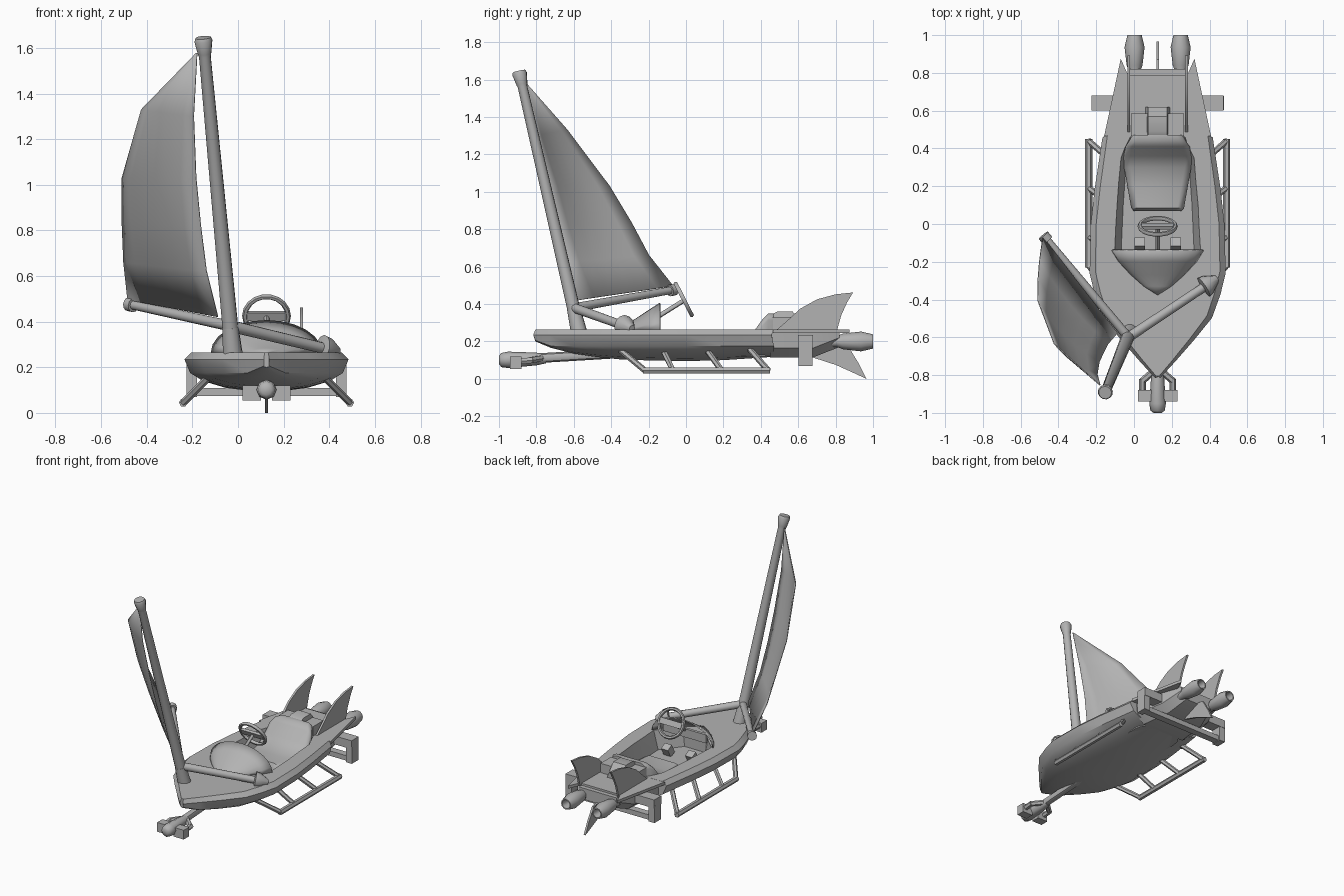
import bpy, bmesh, math
from mathutils import Vector, Matrix

cube = bpy.data.objects.get("Cube")
if cube:
    bpy.data.objects.remove(cube, do_unlink=True)

CX = 0.125          # centre line of the boat
SIDES = (("right", -1), ("left", 1))

grey = bpy.data.materials.new("plain_grey")
grey.use_nodes = True
grey.diffuse_color = (0.45, 0.45, 0.45, 1)
grey.node_tree.nodes["Principled BSDF"].inputs["Base Color"].default_value = grey.diffuse_color


def smooth(ob, angle=35):
    bpy.ops.object.select_all(action='DESELECT')
    ob.select_set(True)
    bpy.context.view_layer.objects.active = ob
    bpy.ops.object.shade_smooth_by_angle(angle=math.radians(angle))


def make(name, verts, faces, angle=35):
    bm = bmesh.new()
    vs = [bm.verts.new(v) for v in verts]
    for f in faces:
        bm.faces.new([vs[i] for i in f])
    bmesh.ops.recalc_face_normals(bm, faces=bm.faces)
    me = bpy.data.meshes.new(name)
    bm.to_mesh(me)
    bm.free()
    ob = bpy.data.objects.new(name, me)
    bpy.context.scene.collection.objects.link(ob)
    me.materials.append(grey)
    smooth(ob, angle)
    return ob


def loft(name, rings, closed=True, caps=True, angle=35):
    n = len(rings[0])
    faces = []
    for a in range(len(rings) - 1):
        for i in range(n if closed else n - 1):
            j = (i + 1) % n
            faces.append((a * n + i, a * n + j, (a + 1) * n + j, (a + 1) * n + i))
    if caps:
        faces += [range(n), range((len(rings) - 1) * n, len(rings) * n)]
    return make(name, [v for r in rings for v in r], faces, angle)


def lathe(name, p, q, profile, seg=12):
    # profile: (fraction of the way from p to q, radius)
    p, q = Vector(p), Vector(q)
    rot = (q - p).to_track_quat('Z', 'Y')
    turns = [2 * math.pi * k / seg for k in range(seg)]
    return loft(name, [[p.lerp(q, t) + rot @ Vector((r * math.cos(a), r * math.sin(a), 0))
                        for a in turns] for t, r in profile], angle=45)


def rod(name, p, q, r, seg=8):
    return lathe(name, p, q, [(0, r), (1, r)], seg)


def box(name, centre, size, tilt=0):
    m = Matrix.Translation(centre) @ Matrix.Rotation(tilt, 4, 'X')
    c = [m @ Vector((x * size[0] / 2, y * size[1] / 2, z * size[2] / 2))
         for z in (-1, 1) for x, y in ((-1, -1), (1, -1), (1, 1), (-1, 1))]
    return loft(name, [c[:4], c[4:]])


def fin(name, x, outline, thick=0.014):
    return loft(name, [[(x + d, y, z) for y, z in outline] for d in (-thick / 2, thick / 2)])


def both(half):
    # mirrors a half section (offset, y, z) about the centre line
    return [(CX + x, y, z) for x, y, z in half] + [(CX - x, y, z) for x, y, z in reversed(half)]


# Hull: lofted sections, then the cockpit is cut out
def section(y, w, keel):
    low = max(0.175, keel + 0.006)
    d = low - keel
    return both([(max(w * .92 - .003, w - .03), y, .265), (w, y - .012, .235), (w * .93, y, low),
                 (w * .78, y, low - d * .45), (w * .5, y, low - d * .82), (w * .18, y, keel)])


hull = loft("hull", [section(*s) for s in (
    (-.805, .012, .2), (-.72, .09, .165), (-.6, .195, .135), (-.485, .288, .118), (-.36, .333, .105),
    (-.25, .36, .1), (0, .355, .095), (.2, .333, .1), (.47, .292, .118))])
opening = [(-.28, .1), (-.14, .235), (.1, .222), (.35, .2), (.46, .15)]
cutter = loft("cockpit_cutter", [both([(w * k, y, z) for y, w in opening])
                                 for z, k in ((.135, .82), (.4, 1.12))])
cutter.hide_render = True
cut = hull.modifiers.new("cockpit", 'BOOLEAN')
cut.object = cutter
cut.solver = 'EXACT'
bpy.context.view_layer.objects.active = hull
bpy.ops.object.modifier_apply(modifier="cockpit")
bpy.data.objects.remove(cutter, do_unlink=True)
smooth(hull)

# Tail: deck with two prongs, and the body under it
tail = [(.283, .465), (.195, .875), (.162, .8), (.145, .79)]
loft("tail_deck", [both([(x, y, z) for x, y in tail]) for z in (.244, .264)])
loft("tail_body", [both([(w, y, .25), (w, y, low + .05), (w * .7, y, low)])
                   for y, w, low in ((.45, .24, .115), (.68, .2, .115), (.82, .15, .17))])

# Cowl in front of the cockpit
cowl = loft("cowl", [[(CX - w * math.cos(math.pi * k / 12), y, .262 + h * math.sin(math.pi * k / 12))
                      for k in range(13)] for y, w, h in (
    (-.14, .245, .145), (-.2, .208, .107), (-.27, .143, .06), (-.33, .075, .022), (-.375, .005, .004))],
    closed=False, caps=False)
cowl.modifiers.new("thickness", 'SOLIDIFY').thickness = 0.008
box("dashboard", (CX, -.17, .3), (.34, .02, .06))

# Steering wheel, column and pedals
tilt = math.radians(-63)
bpy.ops.mesh.primitive_torus_add(major_radius=.095, minor_radius=.012, major_segments=18, minor_segments=6,
                                 location=(CX, -.012, .425), rotation=(tilt, 0, 0))
wheel = bpy.context.object
wheel.name = "steering_wheel"
wheel.data.materials.append(grey)
smooth(wheel, 60)
box("steering_hub", (CX, -.012, .425), (.17, .04, .018), tilt)
rod("steering_column", (CX, -.17, .32), (CX, -.01, .42), .012)
for side, s in SIDES:
    box(side + "_pedal", (CX + s * .095, -.11, .17), (.055, .05, .07), -.5)

# Seat and engine cover behind it
loft("seat", [both([(w - .035, y, z), (w - .01, y, z - .012), (w, y, z - .035), (w - .01, y, .12)])
              for y, z, w in ((.068, .18, .125), (.085, .205, .14), (.2, .2, .16), (.3, .212, .178),
                              (.36, .25, .18), (.41, .32, .17), (.44, .35, .15), (.47, .35, .135))], angle=50)
box("engine_cover", (CX, .525, .295), (.28, .12, .07))
loft("engine_hump", [both([(.05, y, z), (.068, y, .25)])
                     for y, z in ((.47, .35), (.49, .36), (.57, .36), (.62, .3))])

# Fins
upper = [(.47, .25), (.54, .31), (.61, .375), (.7, .425), (.8, .452), (.893, .462), (.862, .41), (.83, .34), (.805, .25)]
lower = [(.66, .12), (.8, .075), (.9, .03), (.965, 0), (.925, .08), (.87, .17), (.7, .19)]
fin("lower_fin", CX, lower)

for side, s in SIDES:
    x = lambda off: CX + s * off
    fin(side + "_upper_fin", x(.153), upper)
    # Jet pipe with an open nozzle
    lathe(side + "_jet", (x(.122), .68, .2), (x(.122), 1, .2),
          [(0, .03), (.4, .03), (.5, .042), (.8, .053), (1, .038), (1, .03), (.75, .022)])
    # Hanging bracket by the tail
    box(side + "_bracket_arm", (x(.25), .64, .205), (.2, .08, .06))
    box(side + "_bracket_plate", (x(.328), .64, .13), (.045, .075, .12))
    # Landing runner with four struts
    rail, struts = [], ((-.37, -.22), (-.13, -.07), (.1, .19), (.33, .44))
    rod(side + "_runner", (x(.365), -.23, .045), (x(.365), .45, .045), .019, 6)
    for n, (top, foot) in enumerate(struts, 1):
        rod(f"{side}_strut_{n}", (x(.24), top, .17), (x(.365), foot, .045), .016, 6)
    # Fork of the bow sensor
    rod(side + "_fork_root", (x(.01), -.77, .11), (x(.08), -.83, .1), .018, 6)
    rod(side + "_fork_arm", (x(.08), -.82, .1), (x(.08), -.92, .09), .018, 6)
    box(side + "_fork_grip", (x(.065), -.91, .087), (.08, .06, .066))
box("bracket_crossbar", (CX, .64, .092), (.64, .05, .035))

# Bow sensor on its rod
rod("bow_rod", (CX, -.3, .14), (CX, -.8, .11), .026)
lathe("bow_sensor", (CX, -.75, .108), (CX, -1, .1), [(0, .025), (.2, .034), (.8, .044), (.95, .038), (1, .022)], 8)

# Mast, boom and stay arm
foot, head = Vector((-.022, -.572, .25)), Vector((-.153, -.893, 1.645))
lathe("mast", foot, head, [(0, .036), (.94, .026), (.95, .03), (.99, .04), (1, .034)])
lathe("mast_collar", foot, foot.lerp(head, .09), [(0, .044), (1, .036)])
joint = (-.03, -.6, .38)
lathe("boom", joint, (-.48, -.06, .477), [(0, .024), (.95, .02), (.95, .031), (1, .031)])
lathe("stay_arm", joint, (.44, -.288, .268), [(0, .026), (.84, .024), (.85, .058), (.9, .052), (1, .018)])

# Sail: rows from luff to leech with a slight belly
luff = [(-.09, -.58, .42), (-.14, -.64, .62), (-.165, -.69, .82), (-.185, -.735, 1.03), (-.195, -.8, 1.3), (-.18, -.855, 1.575)]
leech = [(-.485, -.07, .495), (-.503, -.2, .66), (-.51, -.29, .83), (-.51, -.41, 1.03), (-.425, -.635, 1.33), (-.184, -.853, 1.578)]
rows = []
for i, (a, b) in enumerate(zip(luff, leech)):
    belly = Vector((-.8, -.6, 0)) * .035 * math.sin(math.pi * i / 5)
    rows.append([Vector(a).lerp(Vector(b), t / 6) + belly * math.sin(math.pi * t / 6) for t in range(7)])
sail = loft("sail", rows, closed=False, caps=False, angle=60)
sail.modifiers.new("thickness", 'SOLIDIFY').thickness = 0.005
